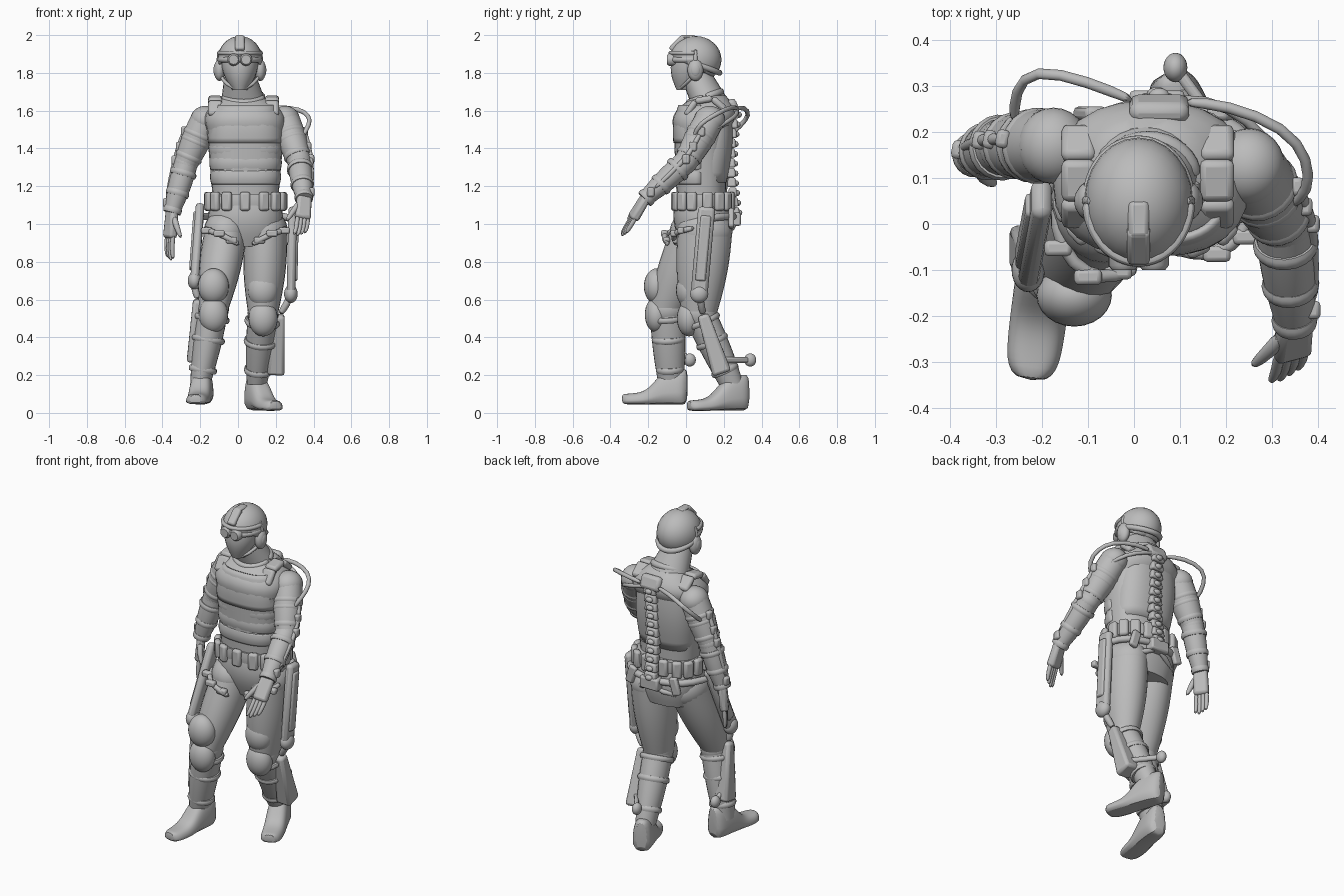
import bpy, bmesh, math
from mathutils import Vector, Matrix

if "Cube" in bpy.data.objects:
    bpy.data.objects.remove(bpy.data.objects["Cube"])

LEFT, BACK, UP = Vector((1, 0, 0)), Vector((0, 1, 0)), Vector((0, 0, 1))
FRONT_HALF, BACK_HALF, FULL = (math.pi, math.tau), (0, math.pi), (0, math.tau)
SHADE = (.5, .5, .5, 1)
grey = bpy.data.materials.new("plain_grey")
grey.use_nodes = True
grey.diffuse_color = SHADE
grey.node_tree.nodes["Principled BSDF"].inputs["Base Color"].default_value = SHADE


def at(x, y, z):
    return Vector((x, y, z))


def mix(start, stop, t):
    return start + (stop - start) * t


def finish(name, bm, subsurf=0, solid=0, bevel=0):
    bmesh.ops.recalc_face_normals(bm, faces=bm.faces)
    mesh = bpy.data.meshes.new(name)
    bm.to_mesh(mesh)
    bm.free()
    mesh.materials.append(grey)
    part = bpy.data.objects.new(name, mesh)
    bpy.context.collection.objects.link(part)
    if solid:
        part.modifiers.new("thickness", "SOLIDIFY").thickness = solid
    if bevel:
        modifier = part.modifiers.new("bevel", "BEVEL")
        modifier.width, modifier.segments = bevel, 2
    if subsurf:
        modifier = part.modifiers.new("smooth", "SUBSURF")
        modifier.levels = modifier.render_levels = subsurf
    bpy.ops.object.select_all(action="DESELECT")
    part.select_set(True)
    bpy.context.view_layer.objects.active = part
    bpy.ops.object.shade_smooth_by_angle(angle=math.radians(45))


def bridge(bm, rows, closed=True):
    for lower, upper in zip(rows, rows[1:]):
        for i in range(0 if closed else 1, len(lower)):
            bm.faces.new((lower[i - 1], lower[i], upper[i], upper[i - 1]))
    if closed:
        bm.faces.new(rows[0])
        bm.faces.new(rows[-1])


def squircle(value, power):
    return math.copysign(abs(value) ** (2 / power), value)


def barrel(name, low, high, low_size, high_size, bulge=0, power=2, arc=FULL, solid=0, sides=24, steps=8):
    """Horizontal oval sections from low to high; half an arc makes a curved plate."""
    bm, rows, closed = bmesh.new(), [], arc == FULL
    low_size, high_size = Vector(low_size), Vector(high_size)
    for k in range(steps + 1):
        t = k / steps
        centre, size = mix(low, high, t), mix(low_size, high_size, t)
        swell = bulge * math.sin(math.pi * t)
        row = []
        for i in range(sides):
            angle = mix(*arc, i / (sides if closed else sides - 1))
            row.append(bm.verts.new(centre + LEFT * (size.x + swell) * squircle(math.cos(angle), power)
                                    + BACK * (size.y + swell) * squircle(math.sin(angle), power)))
        rows.append(row)
    bridge(bm, rows, closed)
    finish(name, bm, solid=solid)


def tube(name, points, radii, sides=10, subsurf=1):
    """Round section swept along points, with one radius or one for each point."""
    if isinstance(radii, float):
        radii = [radii] * len(points)
    bm, rows, across = bmesh.new(), [], LEFT * .3 + BACK + UP * .2
    for k, point in enumerate(points):
        along = (points[min(k + 1, len(points) - 1)] - points[max(k - 1, 0)]).normalized()
        across = (across - along * across.dot(along)).normalized()
        other = along.cross(across)
        angles = [math.tau * i / sides for i in range(sides)]
        rows.append([bm.verts.new(point + radii[k] * (across * math.cos(a) + other * math.sin(a))) for a in angles])
    bridge(bm, rows)
    finish(name, bm, subsurf)


def muscle(name, start, stop, first, last, bulge=0, steps=8):
    ts = [k / steps for k in range(steps + 1)]
    tube(name, [mix(start, stop, t) for t in ts],
         [mix(first, last, t) + bulge * math.sin(math.pi * t) for t in ts], 20, 0)


def cuff(name, start, stop, t, radius):
    middle, half = mix(start, stop, t), (stop - start).normalized() * .015
    muscle(name, middle - half, middle + half, radius * .93, radius * .93, radius * .07, 4)


def hoop(name, centre, wide, deep, arc, radius, tilt=0, steps=16):
    angles = [mix(*arc, k / steps) for k in range(steps + 1)]
    tube(name, [centre + LEFT * wide * math.cos(a) + (BACK * deep + UP * tilt) * math.sin(a) for a in angles],
         radius, 8)


def bar(name, start, stop, width, depth, side=LEFT, bevel=.01, taper=1):
    """Bevelled bar from start to stop, its width lying along side."""
    along = (stop - start).normalized()
    across = (side - along * side.dot(along)).normalized()
    other = along.cross(across)
    bm = bmesh.new()
    bmesh.ops.create_cube(bm, size=1)
    for v in bm.verts:
        grow = taper if v.co.z > 0 else 1
        v.co = (mix(start, stop, v.co.z + .5) + across * v.co.x * width * grow + other * v.co.y * depth * grow)
    finish(name, bm, bevel=bevel)


def ball(name, centre, size, cut=None):
    """Oval ball; cut is the normal of a plane below which it is trimmed into a shell."""
    bm = bmesh.new()
    bmesh.ops.create_uvsphere(bm, u_segments=24, v_segments=16, radius=1,
                              matrix=Matrix.Translation(centre) @ Matrix.Diagonal((*size, 1)))
    if cut:
        bmesh.ops.bisect_plane(bm, geom=bm.verts[:] + bm.edges[:] + bm.faces[:], plane_co=centre - UP * .045,
                               plane_no=cut, clear_inner=True)
    finish(name, bm, solid=.015 if cut else 0)


# Landmarks
head, crown = at(.01, .05, 1.87), at(.01, .05, 1.99)
chest, waist, throat = at(.04, .08, 1.5), at(.04, .08, 1.15), at(.03, .13, 1.68)
crotch, belt = at(.04, .1, .88), at(.04, .09, 1.12)

# Torso, pelvis and neck
barrel("torso", waist, chest, (.175, .13), (.205, .145), power=2.5)
barrel("shoulders", chest, throat, (.205, .145), (.1, .08), .05, 2.4)
barrel("pelvis", crotch, waist, (.16, .12), (.175, .13), .03, 2.4)
barrel("neck", throat - UP * .04, head - UP * .07, (.12, .105), (.08, .085))
hoop("collar", throat - BACK * .03 - UP * .01, .1, .085, FULL, .022, .03)

# Vest plates, abdomen bands and straps
barrel("chest_plate", chest - UP * .07, chest + UP * .13, (.198, .147), (.16, .12), .014, 2.6, FRONT_HALF, .015)
barrel("back_plate", waist + UP * .07, throat - UP * .05, (.175, .135), (.16, .11), .02, 2.6, BACK_HALF, .012)
for k in range(3):
    low = waist + UP * (.06 + .075 * k)
    barrel("abdomen_band", low, low + UP * .074, (.181 + .004 * k, .133), (.183 + .004 * k, .134), .006, 2.6,
           FRONT_HALF, .01)
for s in (-1, 1):
    top = throat + LEFT * s * .15 - BACK * .02 - UP * .015
    path = [top - BACK * .11 - UP * .09, top - BACK * .06 - UP * .015, top + BACK * .03, top + BACK * .1 - UP * .06]
    for start, stop in zip(path, path[1:]):
        bar("shoulder_strap", start, stop, .075, .035, bevel=.014)

# Belt with pouches
barrel("belt", belt - UP * .03, belt + UP * .04, (.195, .15), (.195, .15), .003, 2.5)
for k in range(15):
    angle = math.tau * k / 15 + .1
    out = LEFT * math.cos(angle) + BACK * math.sin(angle)
    spot = belt + LEFT * .203 * squircle(out.x, 2.5) + BACK * .152 * squircle(out.y, 2.5)
    bar("belt_pouch", spot - UP * .05, spot + UP * .05, .055, .035, out.cross(UP), .013)

# Head and helmet
barrel("face", at(.01, 0, 1.71), head + UP * .03, (.04, .05), (.1, .12), .02)
ball("helmet", head, (.118, .138, .125), BACK * .5 + UP)
hoop("helmet_brim", head + UP * .035, .112, .132, FRONT_HALF, .013)
hoop("helmet_band", head - UP * .02, .108, .128, BACK_HALF, .017, -.05)
bar("night_sight_mount", head + at(0, -.13, .05), crown - BACK * .06, .05, .035)
bar("helmet_crest", crown - BACK * .08, crown, .045, .02)
hoop("goggle_strap", head, .105, .13, FRONT_HALF, .018)
for s in (-1, 1):
    lens, ear = head + LEFT * s * .033 - BACK * .1, head + at(s * .108, 0, -.055)
    tube("goggle_lens", [lens, lens - BACK * .04, lens - BACK * .05], [.033, .033, .025], 14, 0)
    ball("ear_cup", ear, (.03, .042, .058))
    ball("ear_cap", ear + LEFT * s * .016, (.016, .028, .038))
    tube("headset_band", [ear, ear + UP * .06 + LEFT * s * .008, head + at(s * .1, 0, .06)], .012)
    tube("chin_strap", [ear - UP * .02, ear - LEFT * s * .035 - BACK * .06 - UP * .08, at(.01, -.04, 1.71)], .01)


def arm(side, shoulder, elbow, wrist, tip, across, out):
    """Arm, cuffs, outer brace and hand; across points towards the thumb."""
    across.normalize()
    out.normalize()
    ball(side + "_deltoid", shoulder, (.078, .083, .075))
    muscle(side + "_upper_arm", shoulder, elbow, .077, .062, .008)
    ball(side + "_elbow", elbow, (.063, .063, .063))
    muscle(side + "_forearm", elbow, wrist, .062, .04, .008)
    for t, radius in ((.35, .083), (.5, .08), (.85, .073)):
        cuff(side + "_upper_cuff", shoulder, elbow, t, radius)
    for t, radius in ((.2, .072), (.6, .063), (.95, .05)):
        cuff(side + "_lower_cuff", elbow, wrist, t, radius)
    joints = [mix(shoulder, elbow, .35) + out * .08, mix(shoulder, elbow, .7) + out * .072,
              elbow + out * .065, mix(elbow, wrist, .85) + out * .045]
    tube(side + "_arm_brace", joints, .014)
    for joint in joints:
        bar(side + "_brace_joint", joint - UP * .025, joint + UP * .025, .03, .04, out)
    # Hand
    reach = tip - wrist
    along, knuckle = reach.normalized(), mix(wrist, tip, .5)
    bar(side + "_palm", wrist - along * .02, knuckle + along * .01, .078, .045, across, .016, 1.1)
    for k in range(4):
        base = knuckle + across * (.03 - .02 * k)
        end = base + reach * (.52 - .04 * abs(k - 1))
        tube(side + "_finger", [base - along * .02, mix(base, end, .6), end - out * .012], [.014, .013, .009])
    tube(side + "_thumb", [wrist + along * .02 + across * .025, wrist + along * .07 + across * .055,
                           wrist + along * .13 + across * .062 - out * .03], [.019, .017, .011])


arm("left", at(.25, .125, 1.55), at(.325, 0, 1.33), at(.35, -.22, 1.13), at(.335, -.335, .94),
    -LEFT - BACK * .4, LEFT + UP * .2)
arm("right", at(-.175, .17, 1.55), at(-.275, .17, 1.32), at(-.35, .15, 1.06), at(-.37, .14, .81),
    LEFT * .6 - BACK, -LEFT + UP * .3 + BACK * .2)


def boot(name, heel, toe, steps=12, sides=14):
    along = (toe - heel).normalized()
    across = UP.cross(along)
    bm, rows = bmesh.new(), []
    for k in range(steps + 1):
        t = k / steps
        half = .035 + .028 * math.sqrt(1 - abs(2 * t - 1) ** 4)
        height = .075 - .02 * t + .12 / (1 + math.exp(14 * (t - .5)))
        angles = [math.pi * i / (sides - 1) for i in range(sides)]
        rows.append([bm.verts.new(mix(heel, toe, t) + across * half * squircle(math.cos(a), 3)
                                  + UP * height * squircle(math.sin(a), 3)) for a in angles])
    bridge(bm, rows)
    finish(name, bm, 1)


def leg(side, s, hip, knee, ankle, heel, toe, frame_top, frame_knee, blade_top, blade_tip):
    """Leg with pads, boot and the outer frame; s is the side's sign."""
    ball(side + "_hip", hip, (.116, .146, .12))
    barrel(side + "_thigh", hip, knee, (.114, .145), (.08, .095), .014)
    ball(side + "_knee", knee, (.082, .096, .09))
    barrel(side + "_shin", knee, ankle, (.08, .092), (.053, .066), .008)
    boot(side + "_boot", heel, toe)
    pad = knee - BACK * .055
    ball(side + "_knee_pad", pad + UP * .12, (.082, .068, .095))
    ball(side + "_knee_cap", pad - UP * .03, (.077, .063, .095))
    for t, radius in ((.12, .096), (.4, .09), (.8, .076)):
        cuff(side + "_leg_cuff", knee, ankle, t, radius)
    # Thigh housing, knee link, shin blade and heel spur
    bar(side + "_thigh_housing", frame_top, frame_knee, .045, .09, bevel=.018)
    cover = LEFT * s * .018
    bar(side + "_thigh_cover", mix(frame_top, frame_knee, .1) + cover, mix(frame_top, frame_knee, .85) + cover, .03, .055)
    ball(side + "_knee_motor", frame_knee, (.036, .048, .048))
    tube(side + "_knee_link", [frame_knee, mix(frame_knee, blade_top, .5) + cover / 2, blade_top], .02)
    bar(side + "_shin_blade", blade_top, blade_tip, .055, .06, bevel=.016, taper=1.7)
    spur = ankle + at(-.01, .1, .13)
    bar(side + "_heel_link", blade_tip + UP * .07, spur, .025, .03)
    ball(side + "_heel_spur", spur, (.026, .032, .035))
    # Harness around the hip
    front = .025 * s - .19
    outer, clip, inner = (crotch + at(s * x, y, z) for x, y, z in
                          ((.21, -.05, .1), (.14, front, .07), (.03, front + .02, .01)))
    corner = mix(outer, clip, .5) + at(s * .03, -.02, 0)
    tube(side + "_front_harness", [outer, corner, clip, mix(clip, inner, .5) - BACK * .01, inner], .016)
    for spot in (corner, clip, mix(clip, inner, .6)):
        bar(side + "_harness_clip", spot - LEFT * .03, spot + LEFT * .03, .035, .035, BACK)
    rear = hub + LEFT * s * .13 - BACK * .02
    tube(side + "_rear_harness", [outer, rear - UP * .09, hub - UP * .03], .016)
    tube(side + "_hip_arm", [hub, rear, rear + LEFT * s * .08 - BACK * .07, mix(frame_top, frame_knee, .15)], .021)
    bar(side + "_hip_plate", rear + UP * .04, rear - UP * .06 + LEFT * s * .03, .05, .03)


# Spine of linked wedges
hub, nape = at(.05, .26, 1.04), at(.055, .265, 1.61)
links = 11
for k in range(links):
    low = mix(hub, nape, k / links) - BACK * .025 * math.sin(math.pi * k / links)
    bar("vertebra", low, low + UP * .05, .085, .05, taper=.8)
    ball("vertebra_knob", low + BACK * .022 + UP * .02, (.022, .016, .016))
bar("spine_base", hub - UP * .05, hub + UP * .02, .12, .06)
bar("spine_crown", nape - UP * .03, nape + UP * .05 - BACK * .03, .13, .05, bevel=.02)

leg("left", 1, at(.148, .1, .96), at(.133, .07, .53), at(.1, .24, .15), at(.07, .33, .01), at(.2, .01, .01),
    at(.29, .11, 1.09), at(.28, .07, .63), at(.22, .09, .52), at(.2, .19, .21))
leg("right", -1, at(-.065, .06, .96), at(-.13, -.1, .55), at(-.2, -.08, .15), at(-.18, .01, .04), at(-.225, -.34, .045),
    at(-.2, .06, 1.1), at(-.23, -.1, .7), at(-.21, -.1, .6), at(-.225, -.05, .27))

# Cables from the spine to the arms
tube("left_cable", [nape + LEFT * .05, at(.2, .26, 1.62), at(.33, .21, 1.61), at(.38, .14, 1.57),
                    at(.38, .07, 1.53), at(.34, .04, 1.46)], .013)
tube("right_cable", [nape - LEFT * .05, at(-.1, .31, 1.62), at(-.22, .34, 1.58), at(-.26, .29, 1.52),
                     at(-.26, .22, 1.46)], .013)
tube("shoulder_cable", [nape, nape + at(.1, .01, -.03), at(.25, .23, 1.55), at(.31, .15, 1.5)], .012)
